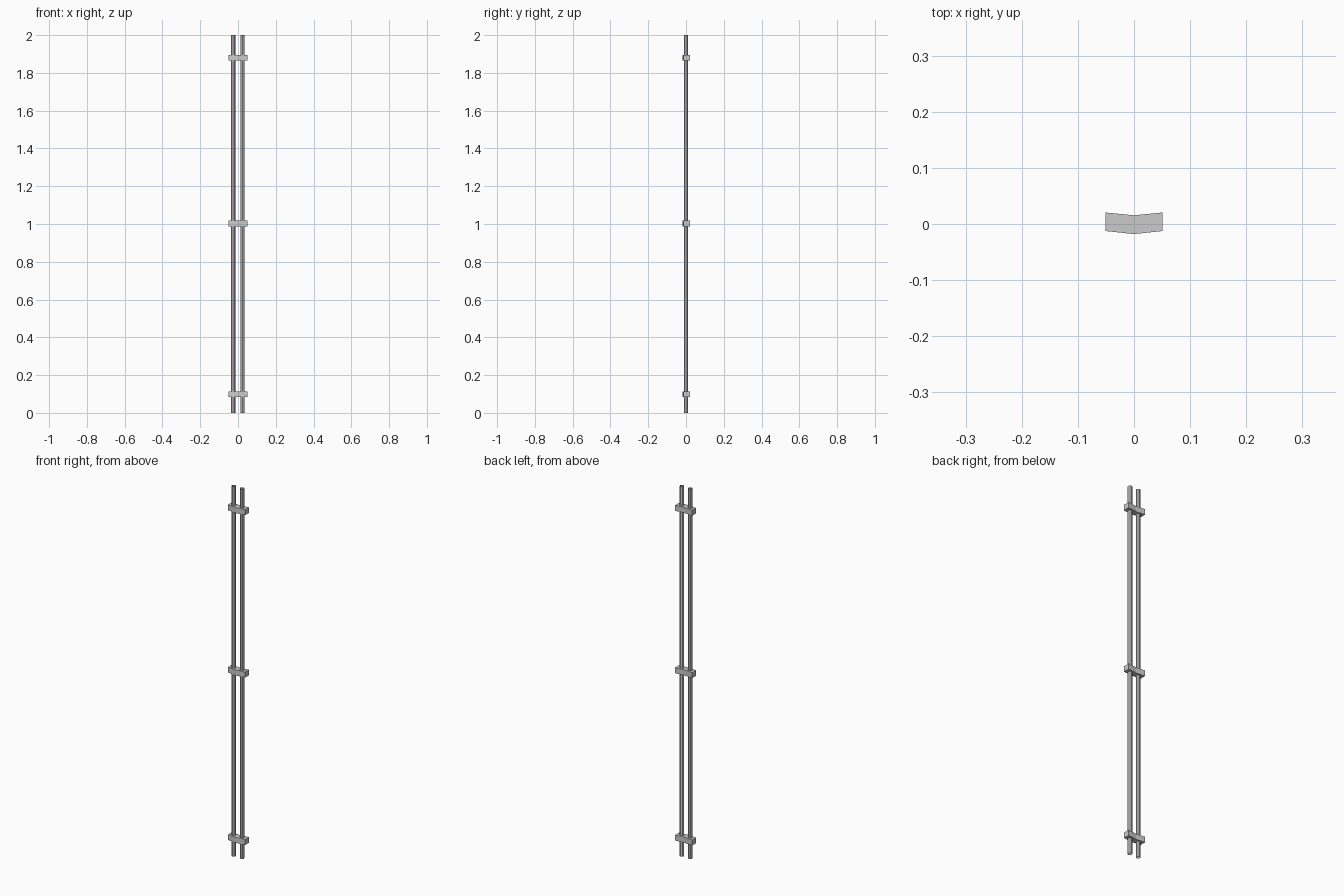
import bpy, bmesh

if "Cube" in bpy.data.objects:
    bpy.data.objects.remove(bpy.data.objects["Cube"])

def make_object(name, bm):
    bmesh.ops.recalc_face_normals(bm, faces=bm.faces)
    mesh = bpy.data.meshes.new(name)
    bm.to_mesh(mesh)
    bm.free()
    obj = bpy.data.objects.new(name, mesh)
    bpy.context.collection.objects.link(obj)
    return obj

# Open-ended vertical tubes
def tube(name, x, radius=0.0112, height=2.0, sides=8):
    bm = bmesh.new()
    bmesh.ops.create_cone(bm, cap_ends=False, segments=sides,
                          radius1=radius, radius2=radius, depth=height)
    bmesh.ops.translate(bm, verts=bm.verts, vec=(x, 0, height / 2))
    return make_object(name, bm)

# Chevron-shaped clamp block extruded from its plan profile
PLAN = [(-0.051, -0.0125), (0, -0.018), (0.051, -0.0125),
        (0.051, 0.0205), (0, 0.0155), (-0.051, 0.0205)]

def clamp(name, z, height=0.03):
    bm = bmesh.new()
    face = bm.faces.new([bm.verts.new((x, y, z - height / 2)) for x, y in PLAN])
    ext = bmesh.ops.extrude_face_region(bm, geom=[face], use_keep_orig=True)
    top = [g for g in ext["geom"] if isinstance(g, bmesh.types.BMVert)]
    bmesh.ops.translate(bm, verts=top, vec=(0, 0, height))
    return make_object(name, bm)

for side, x in (("left", -0.0255), ("right", 0.0245)):
    tube(side + "_pole", x)

for label, z in (("lower", 0.098), ("middle", 1.003), ("upper", 1.881)):
    clamp(label + "_clamp", z)
